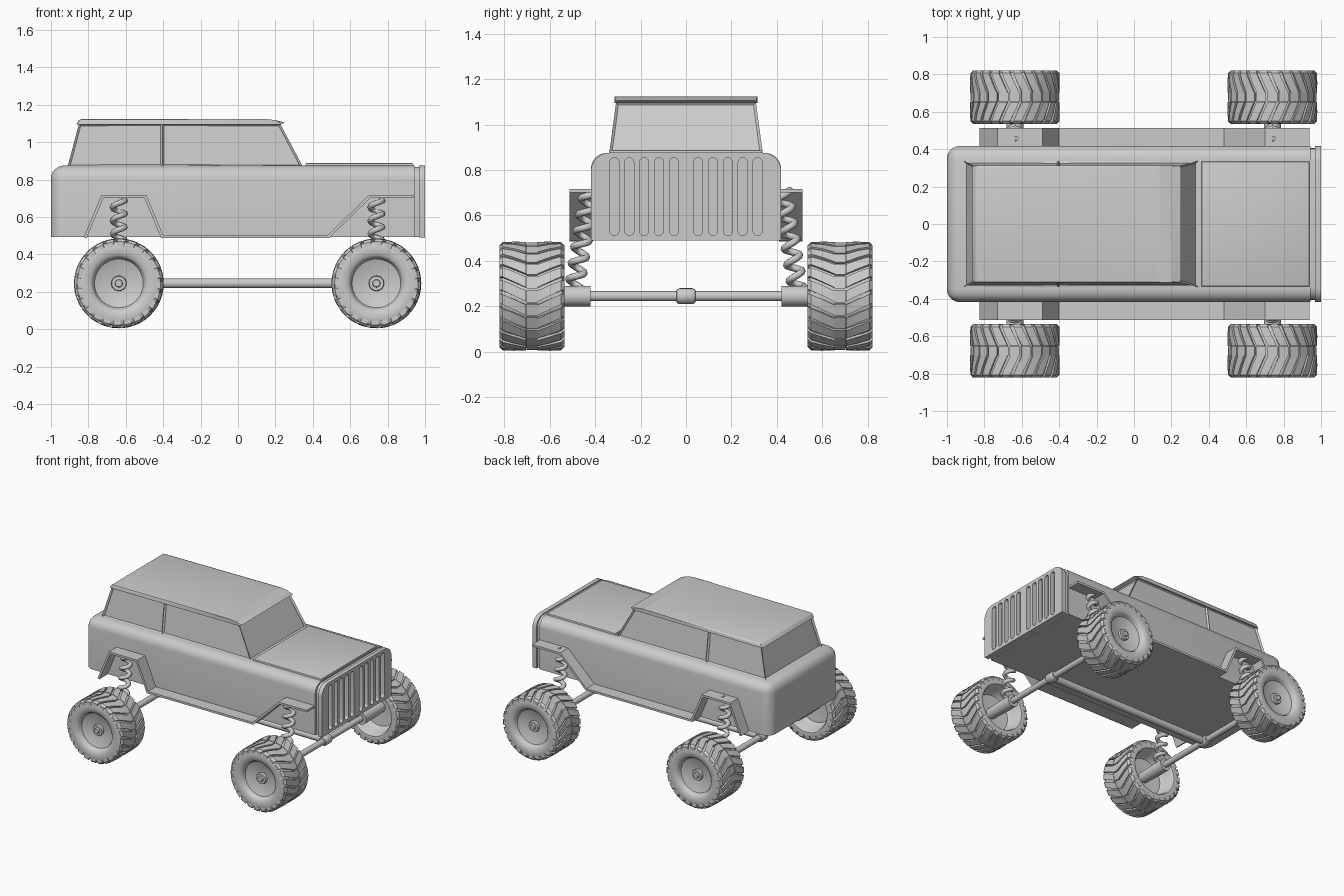
import bpy, bmesh, math
from mathutils import Matrix, Vector

if "Cube" in bpy.data.objects:
    bpy.data.objects.remove(bpy.data.objects["Cube"])

grey = bpy.data.materials.new("light grey")
grey.diffuse_color = (0.6, 0.6, 0.6, 1)
grey.use_nodes = True
grey.node_tree.nodes["Principled BSDF"].inputs["Base Color"].default_value = grey.diffuse_color


def finish(name, bm, angle=30):
    bmesh.ops.remove_doubles(bm, verts=bm.verts, dist=1e-5)
    bmesh.ops.recalc_face_normals(bm, faces=bm.faces)
    me = bpy.data.meshes.new(name)
    bm.to_mesh(me)
    bm.free()
    me.polygons.foreach_set("use_smooth", [True] * len(me.polygons))
    me.set_sharp_from_angle(angle=math.radians(angle))
    me.materials.append(grey)
    ob = bpy.data.objects.new(name, me)
    bpy.context.collection.objects.link(ob)
    return ob


def prism(pts, y0, y1):
    """Extrude an (x, z) outline along y."""
    bm = bmesh.new()
    a = [bm.verts.new((x, y0, z)) for x, z in pts]
    b = [bm.verts.new((x, y1, z)) for x, z in pts]
    n = len(pts)
    bm.faces.new(a)
    bm.faces.new(b[::-1])
    for i in range(n):
        bm.faces.new((a[i], a[(i + 1) % n], b[(i + 1) % n], b[i]))
    return bm


def box(x0, x1, y, z0, z1):
    return prism([(x0, z0), (x1, z0), (x1, z1), (x0, z1)], -y, y)


def lathe(bm, profile, centre, steps):
    """Revolve (radius, y) points around a y axis through centre."""
    rings = []
    for r, y in profile:
        rings.append([bm.verts.new((centre[0] + r * math.cos(t), centre[1] + y,
                                    centre[2] + r * math.sin(t)))
                      for t in (2 * math.pi * k / steps for k in range(steps))])
    for a, b in zip(rings, rings[1:]):
        for k in range(steps):
            m = (k + 1) % steps
            bm.faces.new((a[k], a[m], b[m], b[k]))
    bmesh.ops.dissolve_degenerate(bm, dist=1e-6, edges=bm.edges)


def rounded(cx, cy, w, h, rt, rb, n=6):
    """Rectangle outline with its own top and bottom corner radius."""
    pts = []
    for q, (sx, sy) in enumerate([(1, 1), (-1, 1), (-1, -1), (1, -1)]):
        r = rt if sy > 0 else rb
        for k in range(n + 1):
            t = (q + k / n) * math.pi / 2
            pts.append((cx + sx * (w / 2 - r) + r * math.cos(t),
                        cy + sy * (h / 2 - r) + r * math.sin(t)))
    return pts


def plate(name, outlines, x0, x1):
    """Flat plate facing x; outlines after the first are holes."""
    cu = bpy.data.curves.new(name, 'CURVE')
    cu.dimensions, cu.fill_mode, cu.extrude = '2D', 'BOTH', (x1 - x0) / 2
    for pts in outlines:
        s = cu.splines.new('POLY')
        s.points.add(len(pts) - 1)
        for p, (u, v) in zip(s.points, pts):
            p.co = (u, v, 0, 1)
        s.use_cyclic_u = True
    tmp = bpy.data.objects.new(name, cu)
    bpy.context.collection.objects.link(tmp)
    me = bpy.data.meshes.new_from_object(
        tmp.evaluated_get(bpy.context.evaluated_depsgraph_get()))
    bpy.data.objects.remove(tmp)
    me.transform(Matrix(((0, 0, 1, (x0 + x1) / 2), (1, 0, 0, 0), (0, 1, 0, 0), (0, 0, 0, 1))))
    bm = bmesh.new()
    bm.from_mesh(me)
    return finish(name, bm)


# Lower body with rounded top and rear edges
bm = box(-1.0, 0.943, 0.418, 0.492, 0.875)
soft = []
for e in bm.edges:
    m = (e.verts[0].co + e.verts[1].co) / 2
    if (m.z > 0.8 and m.x < 0.9) or (m.x < -0.9 and abs(m.y) > 0.4):
        soft.append(e)
bmesh.ops.bevel(bm, geom=soft, offset=0.07, segments=6, profile=0.5, affect='EDGES')
finish("body", bm)

# Bonnet panel
bm = box(0.36, 0.938, 0.335, 0.86, 0.888)
bmesh.ops.bevel(bm, geom=[e for e in bm.edges if min(v.co.z for v in e.verts) > 0.88],
                offset=0.008, segments=2, profile=0.5, affect='EDGES')
finish("bonnet", bm)

# Slotted grille in front of a plain backing plate
slots = [rounded(s * (0.053 + 0.0655 * i), 0.683, 0.04, 0.342, 0.0199, 0.0199)
         for s in (-1, 1) for i in range(5)]
plate("grille", [rounded(0, 0.683, 0.836, 0.386, 0.08, 0.004)] + slots, 0.968, 1.0)
plate("grille_backing", [rounded(0, 0.68, 0.81, 0.375, 0.07, 0.004)], 0.94, 0.969)

# Cabin with inset windows
bm = bmesh.new()
low = [(-0.91, -1), (-0.405, -1), (0.345, -1), (0.345, 1), (-0.405, 1), (-0.91, 1)]
high = [-0.85, -0.405, 0.225, 0.225, -0.405, -0.85]
a = [bm.verts.new((x, s * 0.338, 0.872)) for x, s in low]
b = [bm.verts.new((x, s * 0.307, 1.1)) for x, (_, s) in zip(high, low)]
panes = [bm.faces.new((a[i], a[(i + 1) % 6], b[(i + 1) % 6], b[i])) for i in range(6)]
bm.faces.new(b)
bm.faces.new(a[::-1])
bmesh.ops.recalc_face_normals(bm, faces=bm.faces)
bmesh.ops.inset_individual(bm, faces=panes, thickness=0.014, depth=-0.012)
finish("cabin", bm)

# Roof with a short visor over the windscreen
bm = prism([(-0.866, 1.094), (-0.845, 1.124), (0.14, 1.124), (0.2, 1.118),
            (0.25, 1.105), (0.225, 1.094)], -0.314, 0.314)
bmesh.ops.bevel(bm, geom=[e for e in bm.edges if max(v.co.z for v in e.verts) > 1.11],
                offset=0.012, segments=2, profile=0.5, affect='EDGES')
finish("roof", bm)

# Wheel arch flares joined by a running board
path = [Vector(p) for p in [(-0.825, 0.492), (-0.73, 0.717), (-0.49, 0.717), (-0.4, 0.503),
                            (0.48, 0.503), (0.70, 0.717), (0.938, 0.717)]]
inner = []
for i, p in enumerate(path):
    segs = [(path[j + 1] - path[j]).normalized() for j in (i - 1, i) if 0 <= j < len(path) - 1]
    ns = [Vector((d.y, -d.x)) for d in segs]
    n0, n1 = ns[0], ns[-1]
    inner.append(p + 0.016 * (n0 + n1) / (1 + n0.dot(n1)))
for s, side in ((-1, "right"), (1, "left")):
    finish("arch_flare_" + side, prism(path + inner[::-1], s * 0.41, s * 0.512))

# Wheel section: outer hub, dished rim, tyre, hollow inner side (y positive is outwards)
PROFILE = [(0, 0.118), (0.018, 0.118), (0.021, 0.112), (0.021, 0.104), (0.038, 0.104),
           (0.041, 0.098), (0.041, 0.085), (0.09, 0.092), (0.13, 0.106), (0.137, 0.118),
           (0.14, 0.128), (0.15, 0.136), (0.17, 0.142), (0.19, 0.143), (0.21, 0.14),
           (0.223, 0.132), (0.227, 0.12), (0.227, -0.12), (0.223, -0.132), (0.21, -0.14),
           (0.19, -0.143), (0.175, -0.14), (0.165, -0.125), (0.16, -0.06), (0.14, -0.03),
           (0.05, -0.02), (0, -0.02)]
LUGS = 24
PITCH = 2 * math.pi / LUGS


def lug(bm, c, sections):
    """Tread block swept through (y, angle, top radius, base radius, half angle) sections."""
    rings = []
    for y, t, top, base, h in sections:
        rings.append([bm.verts.new((c[0] + r * math.cos(t + d), c[1] + y, c[2] + r * math.sin(t + d)))
                      for r, d in ((base, -h), (top, -h), (top, h), (base, h))])
    for p, q in zip(rings, rings[1:]):
        for k in range(4):
            bm.faces.new((p[k], p[(k + 1) % 4], q[(k + 1) % 4], q[k]))
    bm.faces.new(rings[0])
    bm.faces.new(rings[-1][::-1])


def coil(bm, p0, p1, radius, wire, turns, steps=16, sides=8):
    """Helical spring from p0 to p1."""
    axis = (p1 - p0).normalized()
    u = axis.cross(Vector((1, 0, 0))).normalized()
    v = axis.cross(u)
    rings, total = [], turns * steps
    for i in range(total + 1):
        t = 2 * math.pi * i / steps
        out = u * math.cos(t) + v * math.sin(t)
        c = p0.lerp(p1, i / total) + out * radius
        rings.append([bm.verts.new(c + wire * (out * math.cos(w) + axis * math.sin(w)))
                      for w in (2 * math.pi * k / sides for k in range(sides))])
    for a, b in zip(rings, rings[1:]):
        for k in range(sides):
            m = (k + 1) % sides
            bm.faces.new((a[k], a[m], b[m], b[k]))
    bm.faces.new(rings[0])
    bm.faces.new(rings[-1][::-1])


AXLE_Z = 0.245
for end, x in (("rear", -0.637), ("front", 0.74)):
    for s, side in ((-1, "right"), (1, "left")):
        c = (x, s * 0.678, AXLE_Z)
        # Wheel and chevron tread
        bm = bmesh.new()
        lathe(bm, [(r, s * y) for r, y in PROFILE], c, 48)
        finish(f"{end}_{side}_wheel", bm, 35)
        bm = bmesh.new()
        for i in range(LUGS):
            t = i * PITCH
            lug(bm, c, [(-0.024, t, 0.238, 0.22, PITCH * 0.44), (0.024, t, 0.238, 0.22, PITCH * 0.44)])
            for m in (-1, 1):
                lug(bm, c, [(m * 0.025, t, 0.24, 0.22, PITCH * 0.38),
                            (m * 0.08, t + 0.11, 0.24, 0.22, PITCH * 0.38),
                            (m * 0.128, t + 0.2, 0.238, 0.215, PITCH * 0.36),
                            (m * 0.143, t + 0.22, 0.224, 0.2, PITCH * 0.34)])
        finish(f"{end}_{side}_tread", bm)
        # Axle hub and coil spring
        bm = bmesh.new()
        lathe(bm, [(0, s * 0.42), (0.045, s * 0.42), (0.045, s * 0.535), (0.04, s * 0.67),
                   (0, s * 0.67)], (x, 0, AXLE_Z), 24)
        finish(f"{end}_{side}_hub", bm)
        bm = bmesh.new()
        coil(bm, Vector((x, s * 0.49, 0.28)), Vector((x, s * 0.425, 0.705)), 0.031, 0.0165, 6)
        finish(f"{end}_{side}_spring", bm, 60)
    # Axle with central differential
    bm = bmesh.new()
    lathe(bm, [(0, -0.43), (0.022, -0.43), (0.022, -0.042), (0.03, -0.04), (0.035, -0.028),
               (0.035, 0.028), (0.03, 0.04), (0.022, 0.042), (0.022, 0.43), (0, 0.43)],
          (x, 0, AXLE_Z), 20)
    finish(end + "_axle", bm)

# Drive shaft between the axles
bm = bmesh.new()
bmesh.ops.create_cone(bm, cap_ends=True, segments=20, radius1=0.026, radius2=0.026, depth=1.377,
                      matrix=Matrix.Translation((0.0515, 0, AXLE_Z)) @ Matrix.Rotation(math.pi / 2, 4, 'Y'))
finish("drive_shaft", bm)
